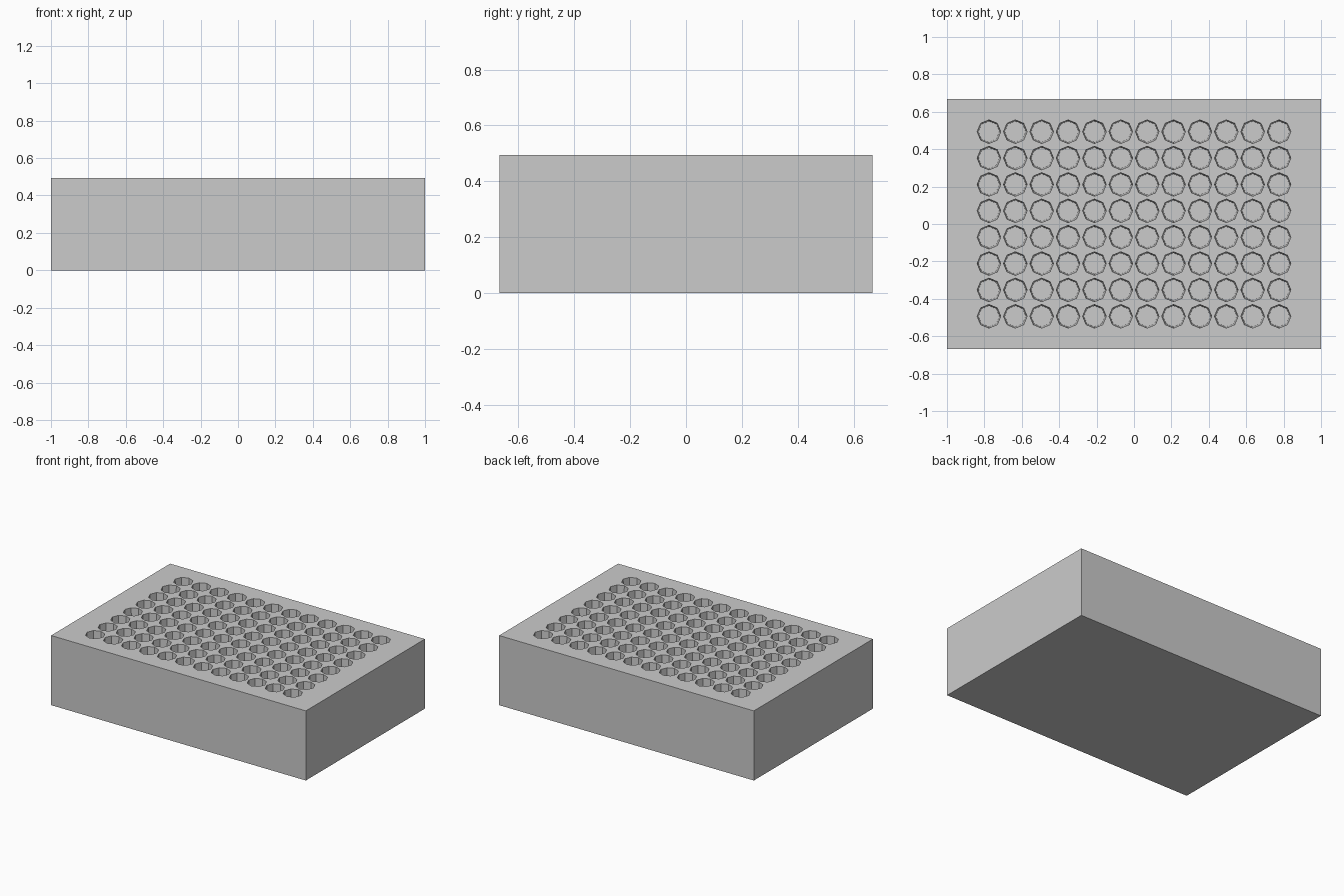
import bpy
import bmesh
from mathutils import Matrix

WIDTH, LENGTH, HEIGHT = 2.0, 1.335, 0.494
COLUMNS, ROWS, PITCH = 12, 8, 0.141
RIM_RADIUS, FLOOR_RADIUS, WELL_DEPTH, SIDES = 0.063, 0.056, 0.44, 8

old = bpy.data.objects.get("Cube")
if old:
    bpy.data.objects.remove(old, do_unlink=True)

# Plain grey plastic
grey = bpy.data.materials.new("plain_grey")
grey.use_nodes = True
colour = (0.6, 0.6, 0.6, 1)
grey.diffuse_color = colour
grey.node_tree.nodes["Principled BSDF"].inputs["Base Color"].default_value = colour


def add_object(name, bm):
    mesh = bpy.data.meshes.new(name)
    bm.to_mesh(mesh)
    bm.free()
    mesh.materials.append(grey)
    obj = bpy.data.objects.new(name, mesh)
    bpy.context.collection.objects.link(obj)
    return obj


# Rectangular block
bm = bmesh.new()
bmesh.ops.create_cube(bm, size=1)
bmesh.ops.scale(bm, vec=(WIDTH, LENGTH, HEIGHT), verts=bm.verts)
bmesh.ops.translate(bm, vec=(0, 0, HEIGHT / 2), verts=bm.verts)
block = add_object("well_plate", bm)

# Tapered eight-sided wells, extended above the top along the same taper
bm = bmesh.new()
overshoot = 0.02
top_radius = RIM_RADIUS + (RIM_RADIUS - FLOOR_RADIUS) * overshoot / WELL_DEPTH
middle = HEIGHT + (overshoot - WELL_DEPTH) / 2
for column in range(COLUMNS):
    for row in range(ROWS):
        x = (column - (COLUMNS - 1) / 2) * PITCH
        y = (row - (ROWS - 1) / 2) * PITCH
        bmesh.ops.create_cone(
            bm, cap_ends=True, segments=SIDES, radius1=FLOOR_RADIUS,
            radius2=top_radius, depth=WELL_DEPTH + overshoot,
            matrix=Matrix.Translation((x, y, middle)))
cutter = add_object("well_cutter", bm)
cutter.hide_render = True

# Cut the wells and keep the finished mesh
cut = block.modifiers.new("wells", "BOOLEAN")
cut.operation = "DIFFERENCE"
cut.solver = "EXACT"
cut.object = cutter
bpy.context.view_layer.update()
bpy.context.view_layer.objects.active = block
bpy.ops.object.modifier_apply(modifier=cut.name)
bpy.data.objects.remove(cutter, do_unlink=True)
